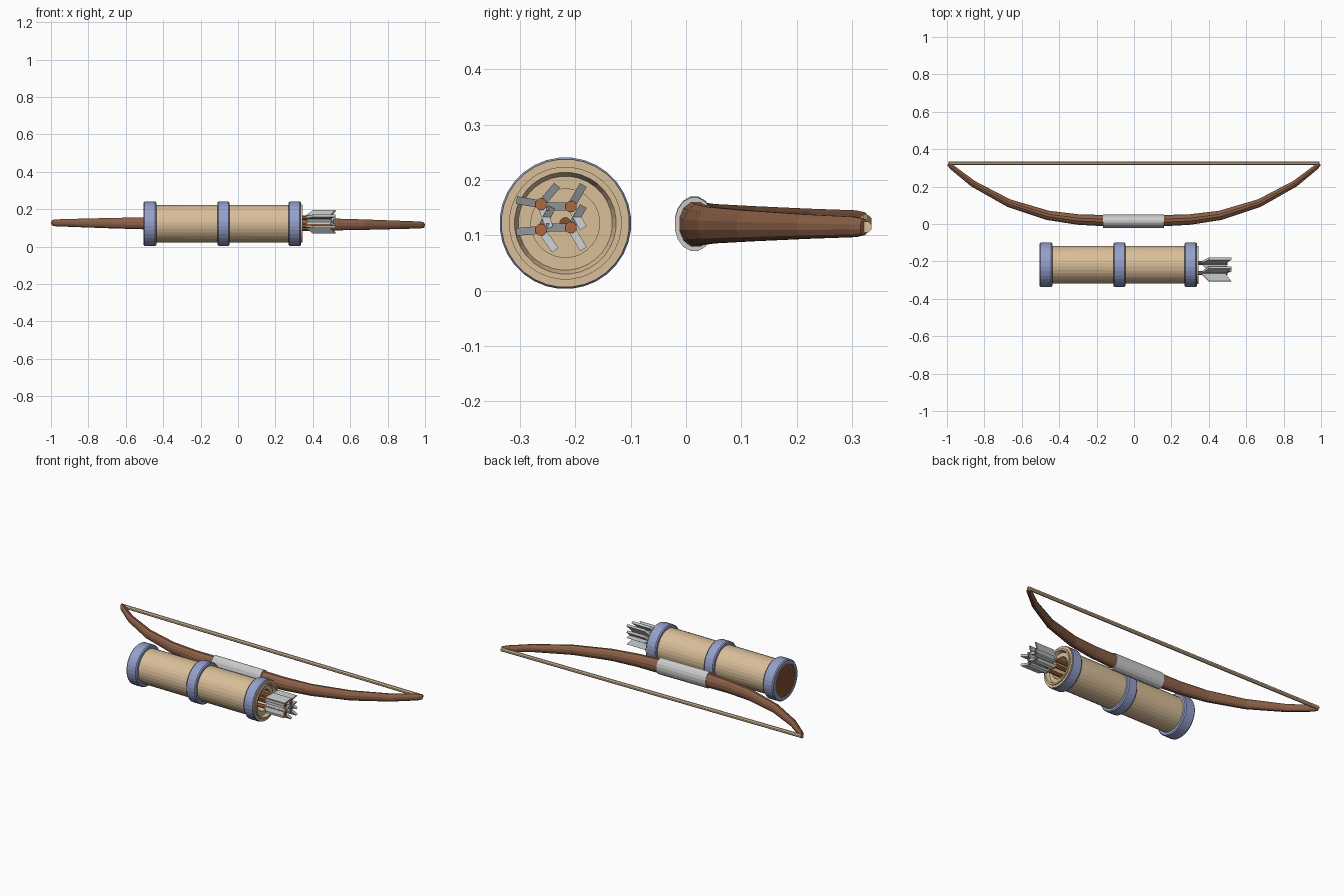
import bpy, bmesh, math
from mathutils import Vector, Matrix

if "Cube" in bpy.data.objects:
    bpy.data.objects.remove(bpy.data.objects["Cube"])


def material(name, rgb):
    m = bpy.data.materials.new(name)
    m.diffuse_color = (*rgb, 1)
    m.use_nodes = True
    m.node_tree.nodes["Principled BSDF"].inputs["Base Color"].default_value = m.diffuse_color
    return m


WOOD = material("bow_wood", (0.27, 0.12, 0.065))
TAN = material("tan_leather", (0.70, 0.52, 0.32))
BLUE = material("blue_band", (0.30, 0.35, 0.60))
DARK = material("base_brown", (0.24, 0.08, 0.035))
SHAFT = material("shaft_orange", (0.42, 0.14, 0.045))
FEATHER = material("feather_grey", (0.5, 0.53, 0.54))
GRIP = material("grip_grey", (0.68, 0.68, 0.68))


def finish(name, bm, mat):
    bmesh.ops.recalc_face_normals(bm, faces=bm.faces)
    me = bpy.data.meshes.new(name)
    bm.to_mesh(me)
    bm.free()
    me.materials.append(mat)
    ob = bpy.data.objects.new(name, me)
    bpy.context.collection.objects.link(ob)
    return ob


def loft(name, rows, mat, sides, closed=False):
    """Rows of (x, y, z, half width in plan, half height); rings follow the path."""
    bm = bmesh.new()
    pts = [Vector(r[:3]) for r in rows]
    rings = []
    for i, r in enumerate(rows):
        if closed:
            side = Vector((0, 1, 0))
        else:
            t = (pts[min(i + 1, len(pts) - 1)] - pts[max(i - 1, 0)]).normalized()
            side = Vector((-t.y, t.x, 0)).normalized()
        ring = []
        for k in range(sides):
            a = 2 * math.pi * (k + 0.5) / sides
            ring.append(bm.verts.new(pts[i] + side * r[3] * math.cos(a)
                                     + Vector((0, 0, r[4] * math.sin(a)))))
        rings.append(ring)
    pairs = list(zip(rings, rings[1:]))
    if closed:
        pairs.append((rings[-1], rings[0]))
    for a, b in pairs:
        for k in range(sides):
            j = (k + 1) % sides
            bm.faces.new((a[k], a[j], b[j], b[k]))
    if not closed:
        bm.faces.new(rings[0])
        bm.faces.new(rings[-1])
    return finish(name, bm, mat)


QY, QZ = -0.218, 0.122


def turned(name, profile, mat, sides=32, closed=False):
    """Round part along the quiver axis from (x, radius) pairs."""
    return loft(name, [(x, QY, QZ, r, r) for x, r in profile], mat, sides, closed)


def tilt(x):
    return 0.121 - 0.006 * x


# Bow limbs: one half profile mirrored to the other side
half = [(0.16, 0.018, 0.031, 0.042), (0.30, 0.024, 0.029, 0.038),
        (0.46, 0.046, 0.026, 0.034), (0.67, 0.112, 0.022, 0.029),
        (0.86, 0.215, 0.018, 0.023), (0.975, 0.305, 0.014, 0.019),
        (0.992, 0.322, 0.010, 0.015)]
full = [(-x, y, w, h) for x, y, w, h in reversed(half)] + half
loft("bow_stave", [(x, y, tilt(x), w, h) for x, y, w, h in full], WOOD, 12)

# Grip wrap and string
loft("bow_grip", [(x, 0.015, tilt(x), w, h) for x, w, h in
                  [(-0.165, 0.036, 0.049), (0.16, 0.036, 0.049)]], GRIP, 16)
loft("bow_string", [(x, 0.325, tilt(x), 0.011, 0.011) for x in (-0.992, 0.992)], TAN, 8)

# Quiver tube with thick mouth and hollow inside
turned("quiver_body", [(-0.495, 0.10), (0.345, 0.102), (0.345, 0.092),
                       (0.325, 0.085), (0.325, 0.062), (-0.40, 0.062),
                       (-0.40, 0.01), (-0.495, 0.01)], TAN, closed=True)
turned("quiver_base", [(-0.503, 0.104), (-0.49, 0.104)], DARK)
turned("quiver_lip", [(0.325, 0.098), (0.325, 0.116), (0.338, 0.116), (0.338, 0.098)],
       TAN, closed=True)

# Three bands with chamfered edges
for label, x0, x1 in (("rear", -0.505, -0.437), ("middle", -0.11, -0.046),
                      ("front", 0.27, 0.336)):
    turned(label + "_band", [(x0, 0.095), (x0, 0.114), (x0 + 0.006, 0.119),
                             (x1 - 0.006, 0.119), (x1, 0.114), (x1, 0.095)],
           BLUE, closed=True)

# Arrows: shaft plus three swept vanes each
arrows = [(-0.262, 0.156, 170), (-0.208, 0.152, 60),
          (-0.262, 0.110, 185), (-0.208, 0.114, 300)]
for n, (y, z, start) in enumerate(arrows, 1):
    loft(f"arrow_shaft_{n}", [(x, y, z, 0.011, 0.011) for x in (-0.38, 0.50)], SHAFT, 8)
    bm = bmesh.new()
    for k in range(3):
        turn = Matrix.Translation((0, y, z)) @ Matrix.Rotation(
            math.radians(start + 120 * k), 4, 'X')
        outline = [(0.36, 0.005), (0.40, 0.045), (0.52, 0.045), (0.49, 0.005)]
        lo, hi = [[bm.verts.new(turn @ Vector((x, r, s))) for x, r in outline]
                  for s in (-0.007, 0.007)]
        bm.faces.new(lo)
        bm.faces.new(hi)
        for i in range(4):
            j = (i + 1) % 4
            bm.faces.new((lo[i], lo[j], hi[j], hi[i]))
    finish(f"arrow_fletching_{n}", bm, FEATHER)
